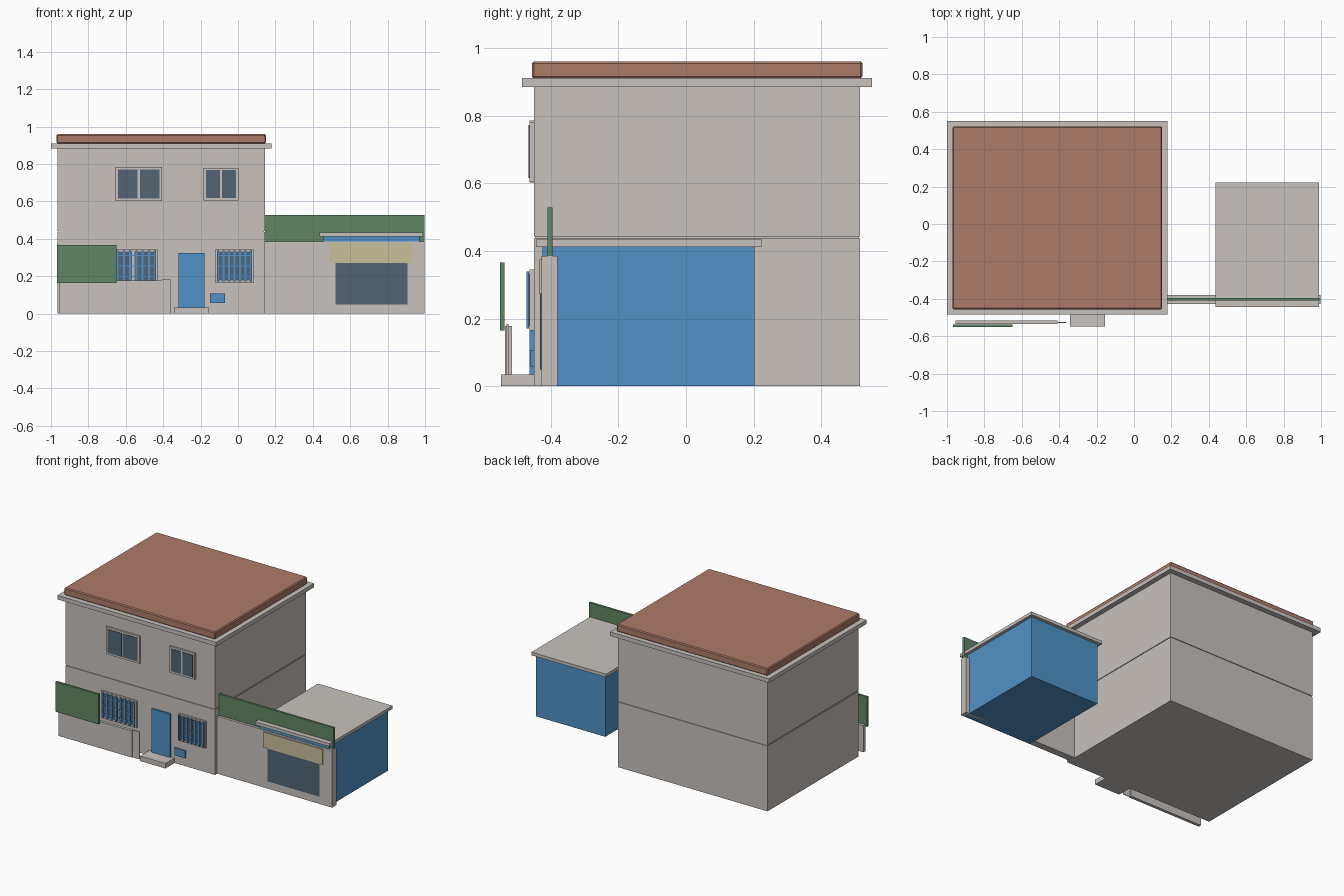
import bpy
import bmesh

default = bpy.data.objects.get("Cube")
if default:
    bpy.data.objects.remove(default, do_unlink=True)


def material(name, rgb):
    m = bpy.data.materials.new(name)
    m.use_nodes = True
    m.diffuse_color = (*rgb, 1)
    m.node_tree.nodes["Principled BSDF"].inputs["Base Color"].default_value = (*rgb, 1)
    return m


PLASTER = material("warm grey plaster", (0.58, 0.54, 0.51))
ROOF = material("terracotta", (0.42, 0.20, 0.14))
BLUE = material("blue paint", (0.08, 0.29, 0.57))
GREEN = material("green board", (0.12, 0.24, 0.13))
GLASS = material("slate glass", (0.085, 0.13, 0.175))
AWNING = material("cream awning", (0.58, 0.53, 0.32))


def boxes(name, mat, extents, bevel=0):
    """One object made of boxes, each given as (x range, y range, z range)."""
    bm = bmesh.new()
    for ranges in extents:
        cube = bmesh.ops.create_cube(bm, size=1)
        for v in cube["verts"]:
            v.co = [(a + b) / 2 + c * (b - a) for (a, b), c in zip(ranges, v.co)]
    mesh = bpy.data.meshes.new(name)
    bm.to_mesh(mesh)
    bm.free()
    mesh.materials.append(mat)
    obj = bpy.data.objects.new(name, mesh)
    bpy.context.collection.objects.link(obj)
    if bevel:
        mod = obj.modifiers.new("soft edge", "BEVEL")
        mod.width = bevel
        mod.segments = 1
    return obj


FACE = -0.45  # front of the house


def window(name, x, z, bars=0):
    """Frame plate with two proud panes and, optionally, a grille."""
    rim, mid = 0.013, sum(x) / 2
    boxes(name + "_frame", PLASTER, [(x, (FACE - 0.013, FACE), z)])
    zi = (z[0] + rim, z[1] - rim)
    panes = [(x[0] + rim, mid - 0.006), (mid + 0.006, x[1] - rim)]
    boxes(name + "_glass", GLASS, [(p, (FACE - 0.016, FACE - 0.012), zi) for p in panes])
    if bars:
        lo, hi = x[0] + rim, x[1] - rim
        step = (hi - lo) / (bars - 1)
        upright = [((lo + i * step - 0.005, lo + i * step + 0.005),
                    (FACE - 0.022, FACE - 0.014), (z[0] + 0.006, z[1] - 0.006))
                   for i in range(bars)]
        rails = [((lo - 0.005, hi + 0.005), (FACE - 0.020, FACE - 0.015),
                  (h - 0.003, h + 0.003))
                 for h in (zi[0] + 0.02, sum(z) / 2, zi[1] - 0.02)]
        boxes(name + "_grille", BLUE, upright + rails)


# House: two storeys with a shadow gap, eave slab and roof
HX, HY = (-0.965, 0.145), (FACE, 0.515)
boxes("ground_floor", PLASTER, [(HX, HY, (0, 0.437))])
boxes("storey_joint", PLASTER, [((-0.96, 0.14), (FACE + 0.005, 0.51), (0.435, 0.445))])
boxes("upper_floor", PLASTER, [(HX, HY, (0.443, 0.885))])
boxes("eave_slab", PLASTER, [((-1, 0.178), (-0.485, 0.55), (0.884, 0.911))])
boxes("roof", ROOF, [((-0.97, 0.15), (-0.456, 0.522), (0.91, 0.96))], bevel=0.006)

# Windows
window("upper_window_right", (-0.655, -0.407), (0.602, 0.785))
window("upper_window_left", (-0.185, 0.003), (0.605, 0.78))
window("lower_window_right", (-0.69, -0.43), (0.165, 0.345), bars=8)
window("lower_window_left", (-0.12, 0.083), (0.165, 0.345), bars=7)

# Entrance
boxes("front_door", BLUE, [((-0.317, -0.18), (-0.462, FACE), (0.03, 0.325))])
boxes("letter_box", BLUE, [((-0.15, -0.07), (-0.461, FACE), (0.058, 0.107))])
boxes("door_step", PLASTER, [((-0.343, -0.155), (-0.547, FACE), (0, 0.034))])

# Low front wall, gate panel and notice board
boxes("low_wall", PLASTER, [((-0.955, -0.41), (-0.535, -0.515), (0, 0.178))])
boxes("gate_panel", PLASTER, [((-0.41, -0.36), (-0.53, -0.525), (0, 0.184))])
boxes("front_board", GREEN, [((-0.967, -0.65), (-0.55, -0.536), (0.165, 0.366))])

# Side wall with its green parapet board
boxes("side_wall", PLASTER, [((0.145, 0.997), (-0.427, -0.38), (0, 0.385))])
boxes("parapet_board", GREEN, [((0.145, 0.997), (-0.41, -0.395), (0.383, 0.528))])

# Annex
boxes("annex", BLUE, [((0.457, 0.97), (-0.424, 0.202), (0, 0.413))])
boxes("annex_roof", PLASTER, [((0.437, 0.99), (-0.443, 0.223), (0.412, 0.433))])
boxes("shop_shutter", GLASS, [((0.52, 0.905), (-0.431, -0.426), (0.05, 0.275))])
boxes("awning", AWNING, [((0.49, 0.93), (-0.435, -0.426), (0.272, 0.375))])
